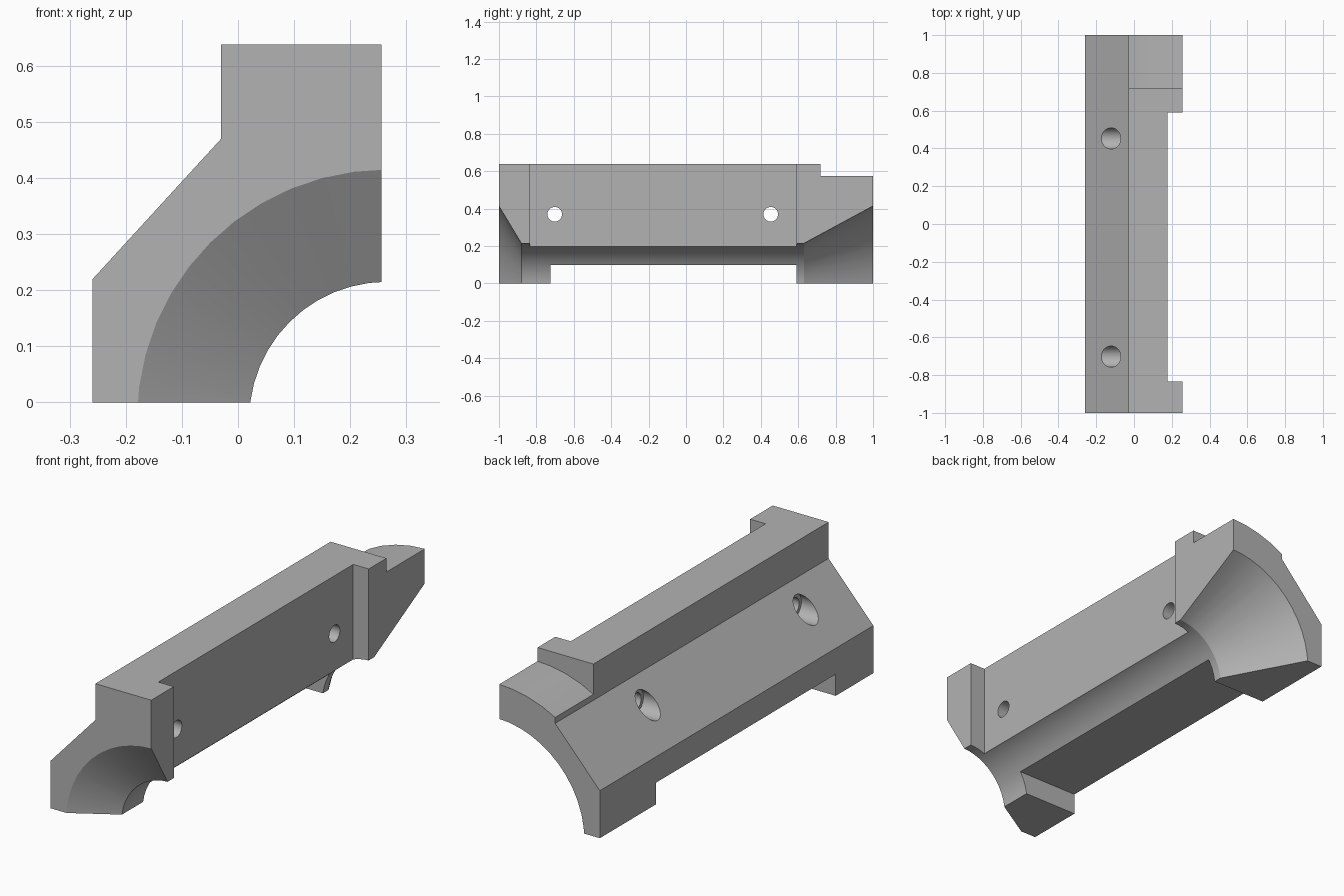
import bpy, bmesh, math
from mathutils import Matrix, Vector

cube = bpy.data.objects.get("Cube")
if cube:
    bpy.data.objects.remove(cube, do_unlink=True)

AXIS_X, AXIS_Z = 0.265, -0.03   # bore axis, running along y
BORE = 0.245
FLARE = 0.445

grey = bpy.data.materials.new("plain grey")
grey.use_nodes = True
grey.diffuse_color = (0.45, 0.45, 0.45, 1)
grey.node_tree.nodes["Principled BSDF"].inputs["Base Color"].default_value = (0.45, 0.45, 0.45, 1)


def finish(name, bm):
    bmesh.ops.recalc_face_normals(bm, faces=bm.faces)
    mesh = bpy.data.meshes.new(name)
    bm.to_mesh(mesh)
    bm.free()
    obj = bpy.data.objects.new(name, mesh)
    bpy.context.collection.objects.link(obj)
    mesh.materials.append(grey)
    return obj


def prism(name, outline, y0, y1):
    """Extrude an x-z outline along y."""
    bm = bmesh.new()
    face = bm.faces.new([bm.verts.new((x, y0, z)) for x, z in outline])
    out = bmesh.ops.extrude_face_region(bm, geom=[face])
    moved = [v for v in out["geom"] if isinstance(v, bmesh.types.BMVert)]
    bmesh.ops.translate(bm, verts=moved, vec=(0, y1 - y0, 0))
    return finish(name, bm)


def box(name, x0, x1, y0, y1, z0, z1):
    return prism(name, [(x0, z0), (x1, z0), (x1, z1), (x0, z1)], y0, y1)


def lathe(name, profile, closed=False, steps=48):
    """Revolve (y, radius) points about the bore axis."""
    bm = bmesh.new()
    rings = []
    for y, r in profile:
        rings.append([bm.verts.new((AXIS_X + r * math.cos(a), y, AXIS_Z + r * math.sin(a)))
                      for a in (math.tau * i / steps for i in range(steps))])
    pairs = list(zip(rings, rings[1:]))
    if closed:
        pairs.append((rings[-1], rings[0]))
    else:
        bm.faces.new(rings[0])
        bm.faces.new(rings[-1])
    for a, b in pairs:
        for i in range(steps):
            j = (i + 1) % steps
            bm.faces.new((a[i], a[j], b[j], b[i]))
    return finish(name, bm)


def rod(name, radius, x0, x1, y, z):
    """Cylinder lying along x."""
    bm = bmesh.new()
    place = Matrix.Translation(Vector(((x0 + x1) / 2, y, z))) @ Matrix.Rotation(math.pi / 2, 4, 'Y')
    bmesh.ops.create_cone(bm, cap_ends=True, segments=40, radius1=radius,
                          radius2=radius, depth=x1 - x0, matrix=place)
    return finish(name, bm)


# Main body: stepped and chamfered section
body = prism("quarter_bore_block", [(-0.259, 0), (-0.259, 0.22), (-0.03, 0.47),
                                    (-0.03, 0.638), (0.256, 0.638), (0.256, 0)], -1, 1)

cutters = [
    # Bore with a short front flare and a long back flare
    lathe("bore_cutter", [(-1.06, FLARE + 0.1), (-0.88, BORE), (0.63, BORE),
                          (1.074, FLARE + 0.04)]),
    # Curved notch at the back of the upper rail
    lathe("notch_cutter", [(0.72, 0.605), (1.1, 0.605), (1.1, 1), (0.72, 1)], closed=True),
    # Relief pockets on the side and underneath
    box("side_relief_cutter", 0.177, 0.4, -0.835, 0.59, -0.1, 0.8),
    box("bottom_relief_cutter", -0.4, 0.4, -0.725, 0.59, -0.1, 0.1),
]
# Counterbored screw holes
for y in (-0.702, 0.453):
    cutters.append(rod("screw_hole_cutter", 0.039, -0.4, 0.4, y, 0.37))
    cutters.append(rod("counterbore_cutter", 0.056, -0.4, -0.06, y, 0.37))

bpy.ops.object.select_all(action='DESELECT')
bpy.context.view_layer.objects.active = body
body.select_set(True)
for cutter in cutters:
    cutter.hide_render = True
    mod = body.modifiers.new(cutter.name, 'BOOLEAN')
    mod.operation = 'DIFFERENCE'
    mod.solver = 'EXACT'
    mod.object = cutter
    bpy.ops.object.modifier_apply(modifier=mod.name)
    bpy.data.objects.remove(cutter, do_unlink=True)

bpy.ops.object.shade_smooth_by_angle(angle=math.radians(20))
